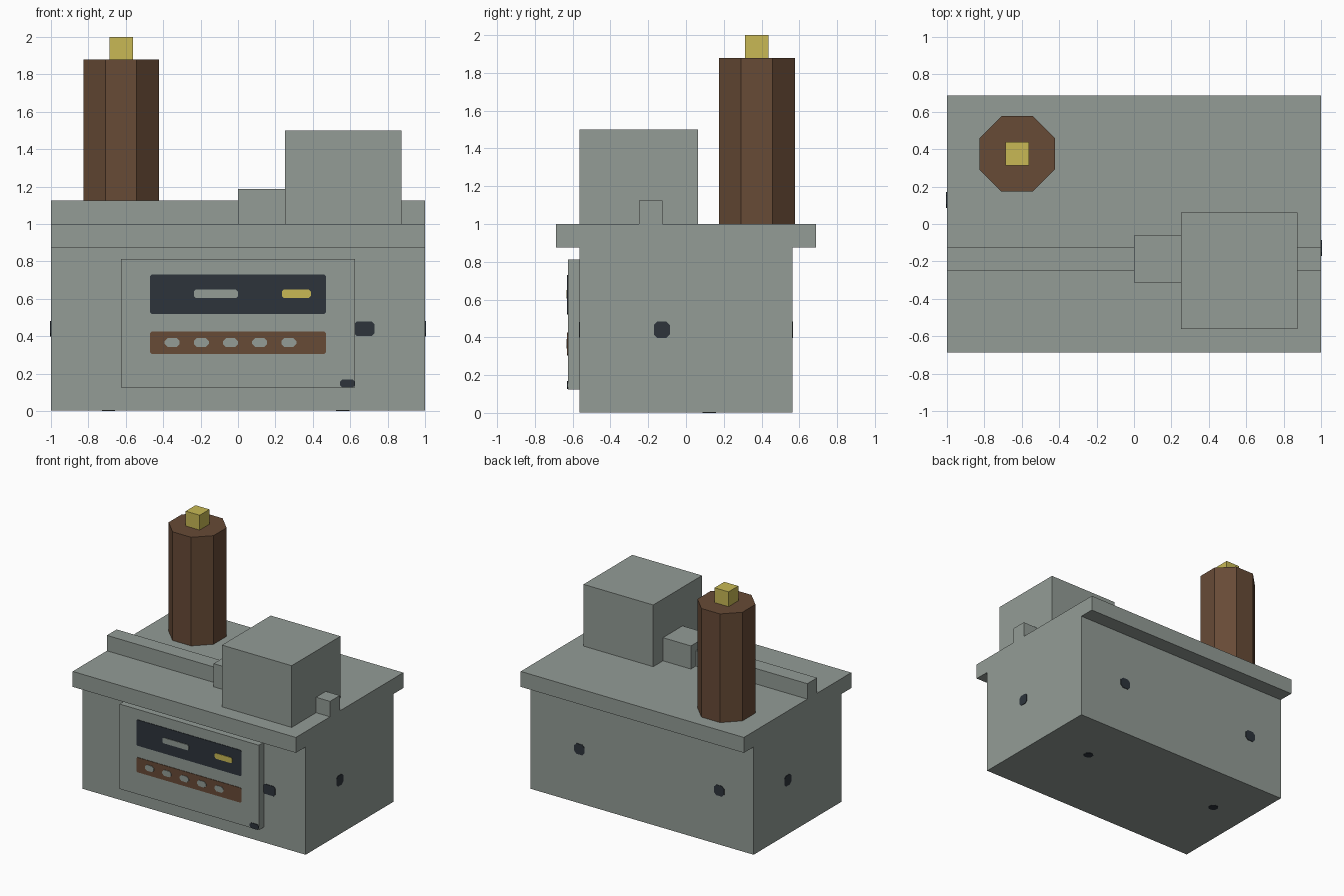
import bpy
import bmesh
import math
from mathutils import Matrix, Vector

cube = bpy.data.objects.get("Cube")
if cube:
    bpy.data.objects.remove(cube, do_unlink=True)


def material(name, rgb):
    mat = bpy.data.materials.new(name)
    mat.use_nodes = True
    mat.diffuse_color = (*rgb, 1)
    mat.node_tree.nodes["Principled BSDF"].inputs["Base Color"].default_value = (*rgb, 1)
    return mat


GREY = material("steel grey", (0.292, 0.332, 0.305))
BROWN = material("wood brown", (0.136, 0.069, 0.037))
YELLOW = material("brass yellow", (0.578, 0.485, 0.091))
DARK = material("dark slate", (0.026, 0.034, 0.044))


def finish(name, bm, mat):
    bmesh.ops.recalc_face_normals(bm, faces=bm.faces)
    mesh = bpy.data.meshes.new(name)
    bm.to_mesh(mesh)
    bm.free()
    mesh.materials.append(mat)
    obj = bpy.data.objects.new(name, mesh)
    bpy.context.collection.objects.link(obj)
    return obj


def box(name, low, high, mat):
    low, high = Vector(low), Vector(high)
    bm = bmesh.new()
    bmesh.ops.create_cube(bm, size=1)
    bmesh.ops.scale(bm, vec=high - low, verts=bm.verts)
    bmesh.ops.translate(bm, vec=(low + high) / 2, verts=bm.verts)
    return finish(name, bm, mat)


def plate(name, centre, normal, width, height, cut, mat, thick=0.004):
    """Thin plate with clipped corners, facing along normal."""
    w, h = width / 2, height / 2
    outline = []
    for sx, sy in ((1, 1), (-1, 1), (-1, -1), (1, -1)):
        pair = [(sx * w, sy * (h - cut)), (sx * (w - cut), sy * h)]
        outline += pair if sx * sy > 0 else pair[::-1]
    n = Vector(normal)
    up = Vector((0, 1, 0)) if abs(n.z) > 0.5 else Vector((0, 0, 1))
    side = up.cross(n)
    c = Vector(centre)
    bm = bmesh.new()
    face = bm.faces.new([bm.verts.new(c + side * u + up * v) for u, v in outline])
    ext = bmesh.ops.extrude_face_region(bm, geom=[face])["geom"]
    bmesh.ops.translate(bm, vec=n * thick,
                        verts=[g for g in ext if isinstance(g, bmesh.types.BMVert)])
    return finish(name, bm, mat)


# Main casing, lid and front panel
box("casing", (-1, -0.5625, 0.002), (1, 0.5625, 0.875), GREY)
box("lid", (-1, -0.6875, 0.875), (1, 0.6875, 1), GREY)
box("front_panel", (-0.625, -0.625, 0.125), (0.625, -0.5625, 0.8125), GREY)

# Shaft and blocks on the lid
box("shaft", (-1, -0.25, 1), (1, -0.125, 1.125), GREY)
box("shaft_collar", (0, -0.3125, 1), (0.25, -0.0625, 1.1875), GREY)
box("motor_block", (0.25, -0.5625, 1), (0.875, 0.0625, 1.5), GREY)

# Octagonal column with a square tip
bm = bmesh.new()
bmesh.ops.create_cone(bm, cap_ends=True, segments=8, radius1=0.218, radius2=0.218, depth=0.88,
                      matrix=Matrix.Translation((-0.625, 0.375, 1.44))
                      @ Matrix.Rotation(math.pi / 8, 4, "Z"))
finish("column", bm, BROWN)
box("column_tip", (-0.6875, 0.3125, 1.875), (-0.5625, 0.4375, 2), YELLOW)

# Painted displays on the front panel
FRONT = (0, -1, 0)
plate("dark_display", (0, -0.625, 0.625), FRONT, 0.94, 0.21, 0.008, DARK)
plate("display_slot", (-0.118, -0.625, 0.627), FRONT, 0.235, 0.045, 0.01, GREY, 0.008)
plate("display_light", (0.312, -0.625, 0.627), FRONT, 0.155, 0.045, 0.01, YELLOW, 0.008)
plate("button_strip", (0, -0.625, 0.365), FRONT, 0.94, 0.12, 0.008, BROWN)
for i in range(5):
    plate(f"button_{i + 1}", (-0.352 + i * 0.156, -0.625, 0.366), FRONT,
          0.08, 0.048, 0.016, GREY, 0.008)

# Dark rivets on the panel and each side of the casing
plate("panel_rivet", (0.585, -0.625, 0.147), FRONT, 0.08, 0.043, 0.012, DARK)
plate("front_rivet", (0.675, -0.5625, 0.44), FRONT, 0.11, 0.08, 0.015, DARK)
for side, s in (("left", 1), ("right", -1)):
    plate(f"{side}_rivet", (s, -s * 0.128, 0.44), (s, 0, 0), 0.085, 0.085, 0.018, DARK)
for i, x in enumerate((0.56, -0.692)):
    plate(f"back_rivet_{i + 1}", (x, 0.5625, 0.44), (0, 1, 0), 0.09, 0.085, 0.02, DARK)
    plate(f"base_rivet_{i + 1}", (x, 0.123, 0.002), (0, 0, -1), 0.07, 0.07, 0.018, DARK, 0.002)
